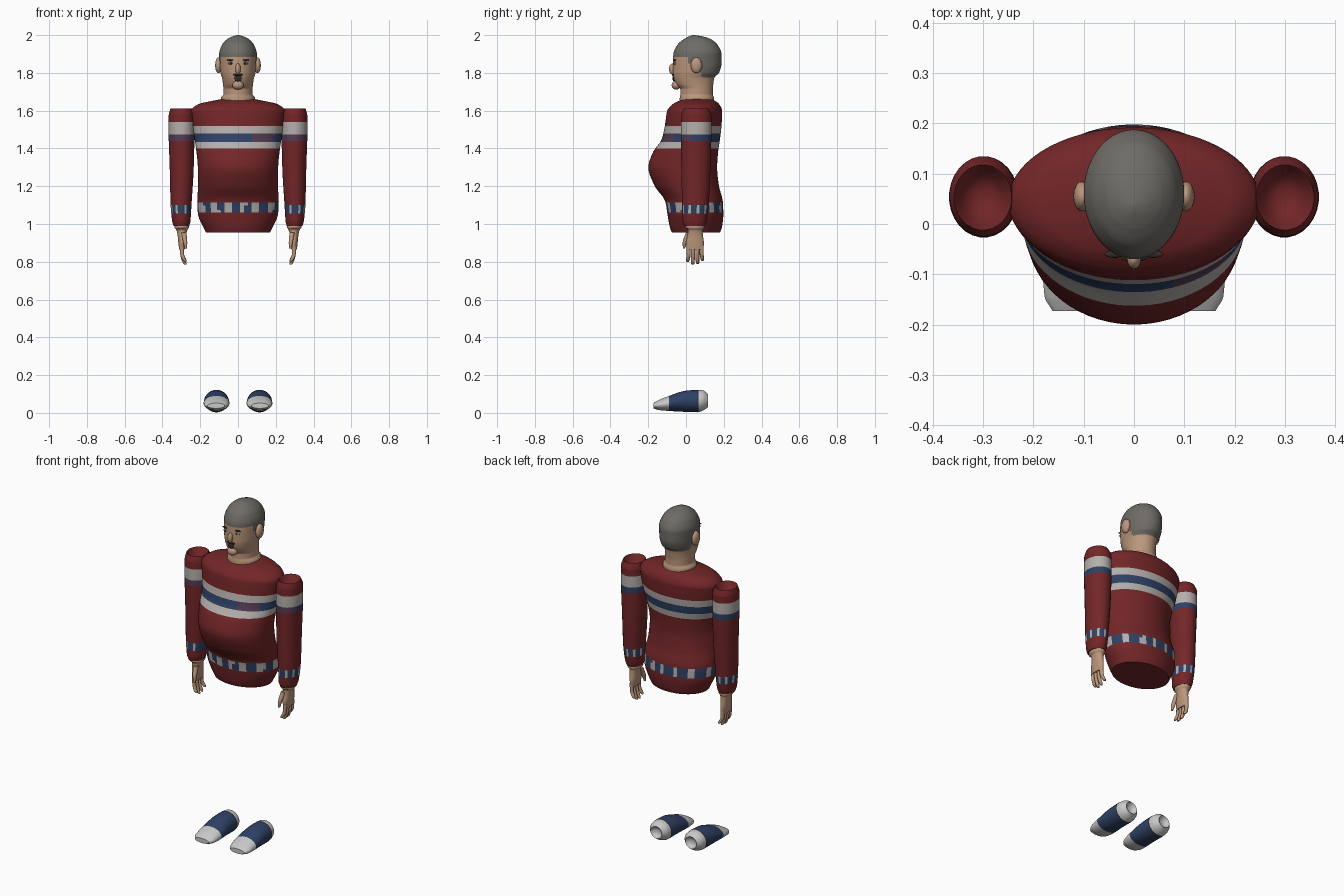
import bpy, bmesh, math
from mathutils import Vector

cube = bpy.data.objects.get("Cube")
if cube:
    bpy.data.objects.remove(cube, do_unlink=True)


def material(name, r, g, b):
    m = bpy.data.materials.new(name)
    m.use_nodes = True
    m.diffuse_color = (r, g, b, 1)
    bsdf = next(n for n in m.node_tree.nodes if n.type == 'BSDF_PRINCIPLED')
    bsdf.inputs["Base Color"].default_value = (r, g, b, 1)
    bsdf.inputs["Roughness"].default_value = 0.8
    return m


red = material("sweater red", 0.17, 0.019, 0.021)
white = material("stripe white", 0.46, 0.43, 0.41)
blue = material("stripe blue", 0.028, 0.052, 0.13)
purple = material("faded purple", 0.09, 0.045, 0.09)
skin = material("skin", 0.5, 0.31, 0.2)
hair = material("hair grey", 0.16, 0.15, 0.135)
shoe_white = material("shoe white", 0.58, 0.58, 0.58)
dark = material("dark brown", 0.035, 0.025, 0.02)


def finish(bm, name, mats, rule=None):
    """Turn a bmesh into a smooth-shaded object, coloured by a rule on face centres."""
    bmesh.ops.recalc_face_normals(bm, faces=bm.faces)
    for f in bm.faces:
        f.smooth = True
        if rule:
            f.material_index = mats.index(rule(f.calc_center_median()))
    mesh = bpy.data.meshes.new(name)
    bm.to_mesh(mesh)
    bm.free()
    for m in mats:
        mesh.materials.append(m)
    obj = bpy.data.objects.new(name, mesh)
    bpy.context.scene.collection.objects.link(obj)
    bpy.ops.object.select_all(action='DESELECT')
    obj.select_set(True)
    bpy.context.view_layer.objects.active = obj
    bpy.ops.object.shade_smooth_by_angle(angle=math.radians(45))
    return obj


def sample(keys, t):
    """Monotone smooth interpolation between profile keys."""
    i = max(k for k in range(len(keys) - 1) if keys[k][0] <= t + 1e-9)
    a, b = keys[i], keys[i + 1]
    h = b[0] - a[0]
    u = (t - a[0]) / h

    def slope(j, c):
        if j == 0 or j == len(keys) - 1:
            k = min(j, len(keys) - 2)
            return (keys[k + 1][c] - keys[k][c]) / (keys[k + 1][0] - keys[k][0])
        p = (keys[j][c] - keys[j - 1][c]) / (keys[j][0] - keys[j - 1][0])
        q = (keys[j + 1][c] - keys[j][c]) / (keys[j + 1][0] - keys[j][0])
        return 2 * p * q / (p + q) if p * q > 0 else 0

    out = []
    for c in range(1, len(a)):
        m, n = slope(i, c) * h, slope(i + 1, c) * h
        d = b[c] - a[c]
        out.append(a[c] + m * u + (3 * d - 2 * m - n) * u * u + (m + n - 2 * d) * u ** 3)
    return out


def loft(name, keys, mats, rule=None, sides=24, steps=16, cuts=(), axis='z', side=1, dip=0):
    """Skin oval rings; each key is (position, low, high, low, high)."""
    start, end = keys[0][0], keys[-1][0]
    ts = {round(start + (end - start) * i / steps, 5) for i in range(steps + 1)}
    ts = sorted(ts | set(cuts) | {k[0] for k in keys})
    bm = bmesh.new()

    def ring(t, box, scale=1.0):
        a0, a1, b0, b1 = box
        verts = []
        for k in range(sides):
            w = math.tau * (k + 0.5) / sides
            a = (a0 + a1 + (a1 - a0) * scale * math.cos(w)) / 2
            b = (b0 + b1 + (b1 - b0) * scale * math.sin(w)) / 2
            co = (side * a, b, t) if axis == 'z' else (side * a, t, b)
            verts.append(bm.verts.new(co))
        return verts

    rings = [ring(t, sample(keys, t)) for t in ts]
    # A dip hollows the far end like a cup
    if dip:
        box = sample(keys, end)
        rings += [ring(end - dip * d, box, s) for d, s in ((0.1, 0.92), (0.75, 0.7), (1, 0.3))]
    for lower, upper in zip(rings, rings[1:]):
        for k in range(sides):
            n = (k + 1) % sides
            bm.faces.new((lower[k], lower[n], upper[n], upper[k]))
    bm.faces.new(rings[0])
    bm.faces.new(rings[-1])
    return finish(bm, name, mats, rule)


def blob(name, mat, center, size):
    bm = bmesh.new()
    bmesh.ops.create_uvsphere(bm, u_segments=16, v_segments=10, radius=1)
    for v in bm.verts:
        v.co = Vector(center) + Vector(a * b for a, b in zip(v.co, size))
    return finish(bm, name, [mat])


# Sweater body with chest stripes and a patterned hem band
def torso_rule(c):
    if 1.06 < c.z < 1.115:
        w = math.atan2(c.y - 0.04, c.x)
        limit = 0 if c.y < 0.04 else 0.6
        return white if math.sin(w * 13 + 1) > limit else blue
    if 1.4 < c.z < 1.435 or 1.48 < c.z < 1.52:
        return white
    if 1.435 < c.z < 1.48:
        return purple if c.y < 0 and 0.07 < c.x < 0.18 else blue
    return red


torso = [(0.955, 0.17, -0.075, 0.18), (0.98, 0.182, -0.085, 0.19), (1.05, 0.212, -0.098, 0.198),
         (1.12, 0.216, -0.11, 0.195), (1.2, 0.212, -0.165, 0.175), (1.3, 0.213, -0.2, 0.165),
         (1.38, 0.22, -0.175, 0.17), (1.45, 0.23, -0.128, 0.18), (1.52, 0.24, -0.112, 0.188),
         (1.6, 0.25, -0.1, 0.192), (1.635, 0.21, -0.07, 0.175), (1.655, 0.12, -0.03, 0.15),
         (1.665, 0.07, 0, 0.11)]
loft("sweater_body", [(z, -w, w, a, b) for z, w, a, b in torso], [red, white, blue, purple],
     torso_rule, sides=64, steps=30, cuts=(1.06, 1.115, 1.4, 1.435, 1.48))


# Head and neck, with the hair coloured above a stepped hairline
def head_rule(c):
    line = 1.885 if c.y < 0.01 else 1.85 if c.y < 0.08 else 1.775
    return hair if c.z > line else skin


head = [(1.63, 0.092, -0.035, 0.15), (1.67, 0.09, -0.033, 0.148), (1.685, 0.077, -0.03, 0.142),
        (1.715, 0.077, -0.03, 0.142), (1.735, 0.079, -0.05, 0.144), (1.775, 0.085, -0.067, 0.15),
        (1.8, 0.093, -0.07, 0.175), (1.85, 0.098, -0.07, 0.188), (1.9, 0.1, -0.067, 0.188),
        (1.95, 0.084, -0.045, 0.166), (1.98, 0.056, -0.01, 0.13), (1.995, 0.025, 0.02, 0.08),
        (2, 0.004, 0.035, 0.045)]
loft("head", [(z, -w, w, a, b) for z, w, a, b in head], [skin, hair], head_rule,
     sides=56, steps=36, cuts=(1.775, 1.885))

# Face
blob("nose", skin, (0, -0.07, 1.82), (0.014, 0.02, 0.03))
blob("chin", skin, (0, -0.052, 1.735), (0.03, 0.024, 0.024))
blob("mouth", dark, (0, -0.065, 1.772), (0.02, 0.006, 0.017))
blob("moustache", dark, (0, -0.067, 1.79), (0.027, 0.008, 0.006))

for s, label in ((1, "left_"), (-1, "right_")):
    blob(label + "eye_white", white, (s * 0.038, -0.06, 1.851), (0.015, 0.006, 0.007))
    blob(label + "pupil", dark, (s * 0.038, -0.065, 1.851), (0.006, 0.003, 0.006))
    blob(label + "eyebrow", dark, (s * 0.039, -0.06, 1.868), (0.02, 0.007, 0.004))
    blob(label + "ear", skin, (s * 0.103, 0.055, 1.84), (0.018, 0.03, 0.042))

    # Sleeve, open and cupped at the shoulder
    def sleeve_rule(c):
        if 1.055 < c.z < 1.1:
            return white if math.sin(9 * math.atan2(c.y - 0.055, abs(c.x) - 0.3)) > 0.5 else blue
        if 1.475 < c.z < 1.54:
            return white
        if 1.44 < c.z < 1.475:
            return purple if c.y < 0.03 else blue
        return red

    sleeve = [(0.99, 0.258, 0.342, -0.01, 0.1), (1.01, 0.252, 0.348, -0.018, 0.108),
              (1.1, 0.246, 0.357, -0.021, 0.12), (1.3, 0.234, 0.362, -0.025, 0.13),
              (1.5, 0.23, 0.368, -0.027, 0.135), (1.58, 0.232, 0.367, -0.025, 0.135),
              (1.612, 0.243, 0.358, -0.012, 0.118)]
    loft(label + "sleeve", sleeve, [red, white, blue, purple], sleeve_rule, sides=28, steps=20,
         cuts=(1.055, 1.44, 1.475, 1.54), side=s, dip=0.06)

    # Wrist and palm
    palm = [(0.865, 0.282, 0.312, 0.005, 0.092), (0.9, 0.277, 0.316, 0, 0.095),
            (0.94, 0.274, 0.32, 0.008, 0.09), (0.968, 0.268, 0.326, 0.01, 0.088),
            (0.98, 0.26, 0.337, -0.003, 0.097), (1.02, 0.262, 0.338, 0, 0.098)]
    loft(label + "hand", palm, [skin], side=s)

    # Fingers fan out slightly and curl inward
    for i, (finger, tip) in enumerate((("index", 0.8), ("middle", 0.785),
                                       ("ring", 0.788), ("little", 0.805))):
        y = 0.014 + i * 0.023
        spread = (i - 1.5) * 0.003
        path = [(tip, 0.278, y + spread, 0.006), (tip + 0.006, 0.282, y + spread, 0.009),
                (0.84, 0.296, y, 0.0105), (0.885, 0.298, y, 0.011)]
        loft(label + finger + "_finger", [(z, x - r, x + r, v - r, v + r) for z, x, v, r in path],
             [skin], sides=10, steps=6, side=s)
    thumb = [(0.87, 0.27, 0.282, -0.016, -0.006), (0.9, 0.268, 0.29, -0.018, 0.006),
             (0.955, 0.272, 0.3, 0, 0.035)]
    loft(label + "thumb", thumb, [skin], sides=10, steps=6, side=s)

    # Shoe with white toe and heel caps and a dark heel seam
    def shoe_rule(c):
        if 0.06 < c.y < 0.066:
            return dark
        return blue if -0.09 < c.y < 0.06 else shoe_white

    shoe = [(-0.173, 0.07, 0.162, 0.024, 0.052), (-0.145, 0.052, 0.178, 0.015, 0.068),
            (-0.09, 0.045, 0.182, 0.01, 0.09), (0, 0.048, 0.18, 0.005, 0.118),
            (0.06, 0.05, 0.178, 0.003, 0.122), (0.09, 0.055, 0.172, 0.012, 0.12),
            (0.116, 0.077, 0.15, 0.03, 0.1)]
    loft(label + "shoe", shoe, [blue, shoe_white, dark], shoe_rule, sides=28, steps=14,
         cuts=(0.066,), axis='y', side=s, dip=0.02)
